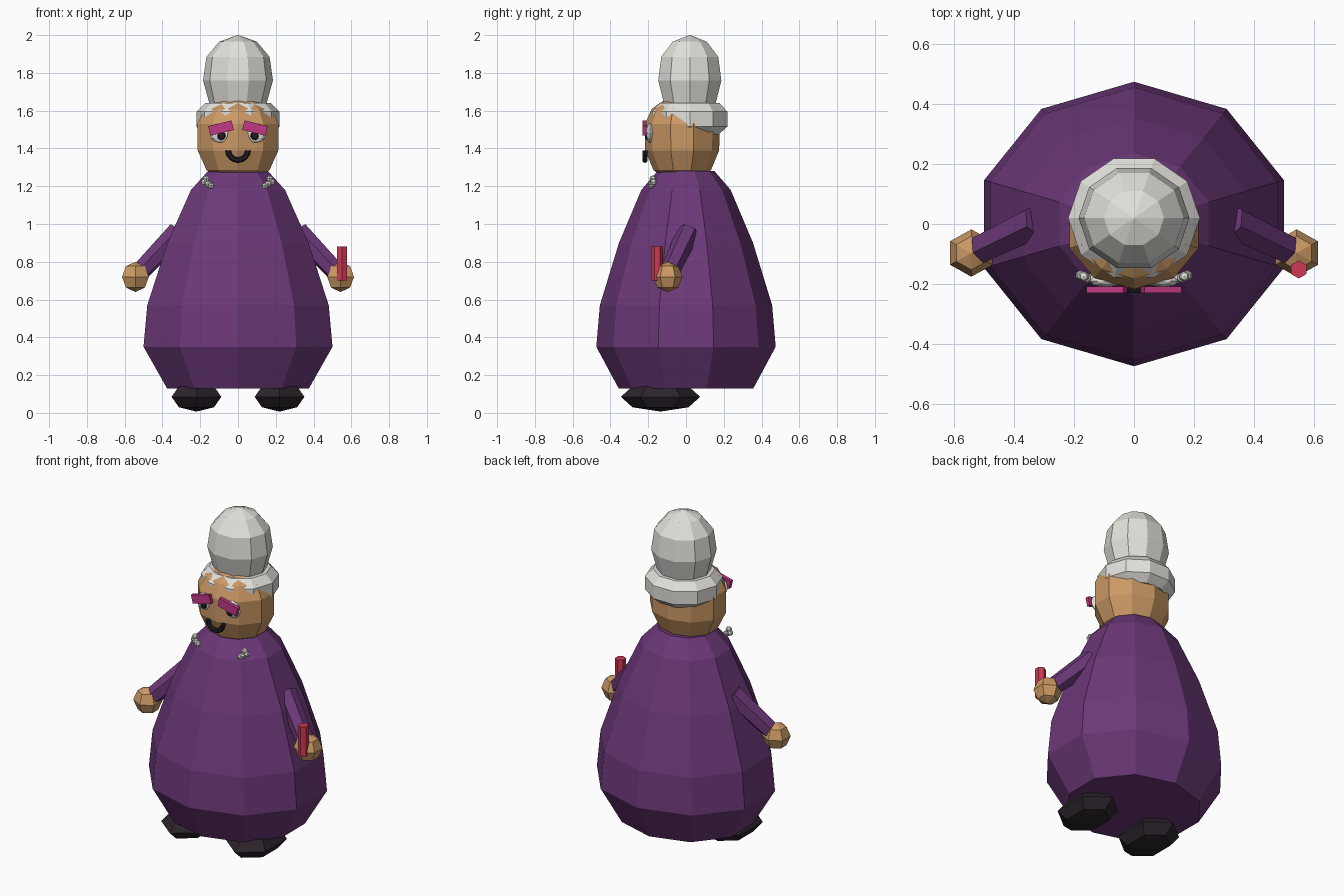
import bpy, bmesh, math
from mathutils import Vector, Matrix

if "Cube" in bpy.data.objects:
    bpy.data.objects.remove(bpy.data.objects["Cube"])


def material(name, rgb):
    m = bpy.data.materials.new(name)
    m.diffuse_color = (*rgb, 1)
    m.use_nodes = True
    m.node_tree.nodes["Principled BSDF"].inputs["Base Color"].default_value = m.diffuse_color
    return m


PURPLE = material("purple", (0.15, 0.04, 0.19))
SKIN = material("skin", (0.60, 0.32, 0.13))
HAIR = material("hair", (0.76, 0.75, 0.71))
PINK = material("pink", (0.52, 0.04, 0.23))
RED = material("red", (0.62, 0.04, 0.09))
BLACK = material("black", (0.015, 0.012, 0.016))
SHOE = material("shoe", (0.025, 0.017, 0.025))


def finish(name, bm, mat):
    bmesh.ops.recalc_face_normals(bm, faces=bm.faces)
    me = bpy.data.meshes.new(name)
    bm.to_mesh(me)
    bm.free()
    ob = bpy.data.objects.new(name, me)
    bpy.context.collection.objects.link(ob)
    me.materials.append(mat)
    return ob


def lathe(name, profile, mat, cy=0, ratio=1, start=90, sides=10):
    """Stack of elliptical rings from (x radius, z) pairs, capped at both ends."""
    bm = bmesh.new()
    rings = []
    for r, z in profile:
        ring = []
        for i in range(sides):
            a = math.radians(start) + math.tau * i / sides
            ring.append(bm.verts.new((r * math.cos(a), cy + r * ratio * math.sin(a), z)))
        rings.append(ring)
    for a, b in zip(rings, rings[1:]):
        for i in range(sides):
            j = (i + 1) % sides
            bm.faces.new((a[i], a[j], b[j], b[i]))
    bm.faces.new(rings[0])
    bm.faces.new(rings[-1])
    return finish(name, bm, mat)


def ball(name, centre, radii, mat, seg=6, rings=4):
    bm = bmesh.new()
    bmesh.ops.create_uvsphere(bm, u_segments=seg, v_segments=rings, radius=1,
                              matrix=Matrix.Translation(centre) @ Matrix.Diagonal((*radii, 1)))
    return finish(name, bm, mat)


def rod(name, p, q, r1, r2, mat, sides=6, spin=0):
    p, q = Vector(p), Vector(q)
    d = q - p
    mtx = (Matrix.Translation((p + q) / 2) @ d.to_track_quat('Z', 'Y').to_matrix().to_4x4()
           @ Matrix.Rotation(math.radians(spin), 4, 'Z'))
    bm = bmesh.new()
    bmesh.ops.create_cone(bm, cap_ends=True, segments=sides, radius1=r1, radius2=r2,
                          depth=d.length, matrix=mtx)
    return finish(name, bm, mat)


# Robe
lathe("robe", [(0.395, 0.13), (0.526, 0.35), (0.505, 0.57), (0.393, 0.9),
               (0.262, 1.18), (0.167, 1.28)], PURPLE, ratio=0.903)

# Head
lathe("head", [(0.12, 1.25), (0.175, 1.285), (0.225, 1.39), (0.227, 1.53),
               (0.185, 1.61), (0.12, 1.65)], SKIN, cy=-0.02, ratio=0.87)

# Hair: rolled band and tall bun
lathe("hair_band", [(0.17, 1.475), (0.22, 1.515), (0.22, 1.595), (0.175, 1.64)],
      HAIR, cy=0.02, ratio=0.95, start=0)
lathe("hair_bun", [(0.145, 1.6), (0.152, 1.64), (0.185, 1.76), (0.167, 1.885), (0.1, 1.965),
                   (0.004, 2.0)], HAIR, cy=0.02, ratio=0.95, start=0)

for s, side in ((-1, "left"), (1, "right")):
    # Arms, hands, shoes
    rod(f"arm_{side}", (s * 0.32, 0.01, 0.955), (s * 0.515, -0.085, 0.75),
        0.06, 0.052, PURPLE)
    ball(f"hand_{side}", (s * 0.543, -0.097, 0.72), (0.082, 0.079, 0.08), SKIN)
    ball(f"shoe_{side}", (s * 0.22, -0.135, 0.085), (0.152, 0.21, 0.078), SHOE)

    # Eyes, pupils, slanted brows
    ball(f"eye_{side}", (s * 0.095, -0.19, 1.482), (0.055, 0.022, 0.052), HAIR, 8, 6)
    ball(f"pupil_{side}", (s * 0.088, -0.207, 1.468), (0.022, 0.01, 0.024), BLACK, 8, 6)
    bm = bmesh.new()
    bmesh.ops.create_cube(bm, size=1, matrix=Matrix.Translation((s * 0.09, -0.219, 1.508))
                          @ Matrix.Rotation(math.radians(s * 14), 4, 'Y')
                          @ Matrix.Diagonal((0.127, 0.022, 0.052, 1)))
    finish(f"brow_{side}", bm, PINK)

    # Collar beads
    for i, (x, y, z) in enumerate(((0.168, -0.175, 1.24), (0.178, -0.172, 1.222),
                                   (0.158, -0.18, 1.212), (0.143, -0.183, 1.203))):
        ball(f"bead_{side}_{i}", (s * x, y, z), (0.018, 0.018, 0.018), HAIR, 6, 4)

# Red stick in one hand
rod("stick", (0.55, -0.152, 0.7), (0.55, -0.152, 0.88), 0.03, 0.03, RED)

# Smile: lower half of a ring
bm = bmesh.new()
rings = []
for i in range(9):
    a = math.pi + math.pi * i / 8
    ring = []
    for k in range(6):
        b = math.tau * k / 6
        r = 0.052 + 0.015 * math.cos(b)
        ring.append(bm.verts.new((r * math.cos(a), -0.217 + 0.015 * math.sin(b),
                                  1.39 + r * math.sin(a))))
    rings.append(ring)
for a, b in zip(rings, rings[1:]):
    for k in range(6):
        bm.faces.new((a[k], a[(k + 1) % 6], b[(k + 1) % 6], b[k]))
bm.faces.new(rings[0])
bm.faces.new(rings[-1])
finish("smile", bm, BLACK)
